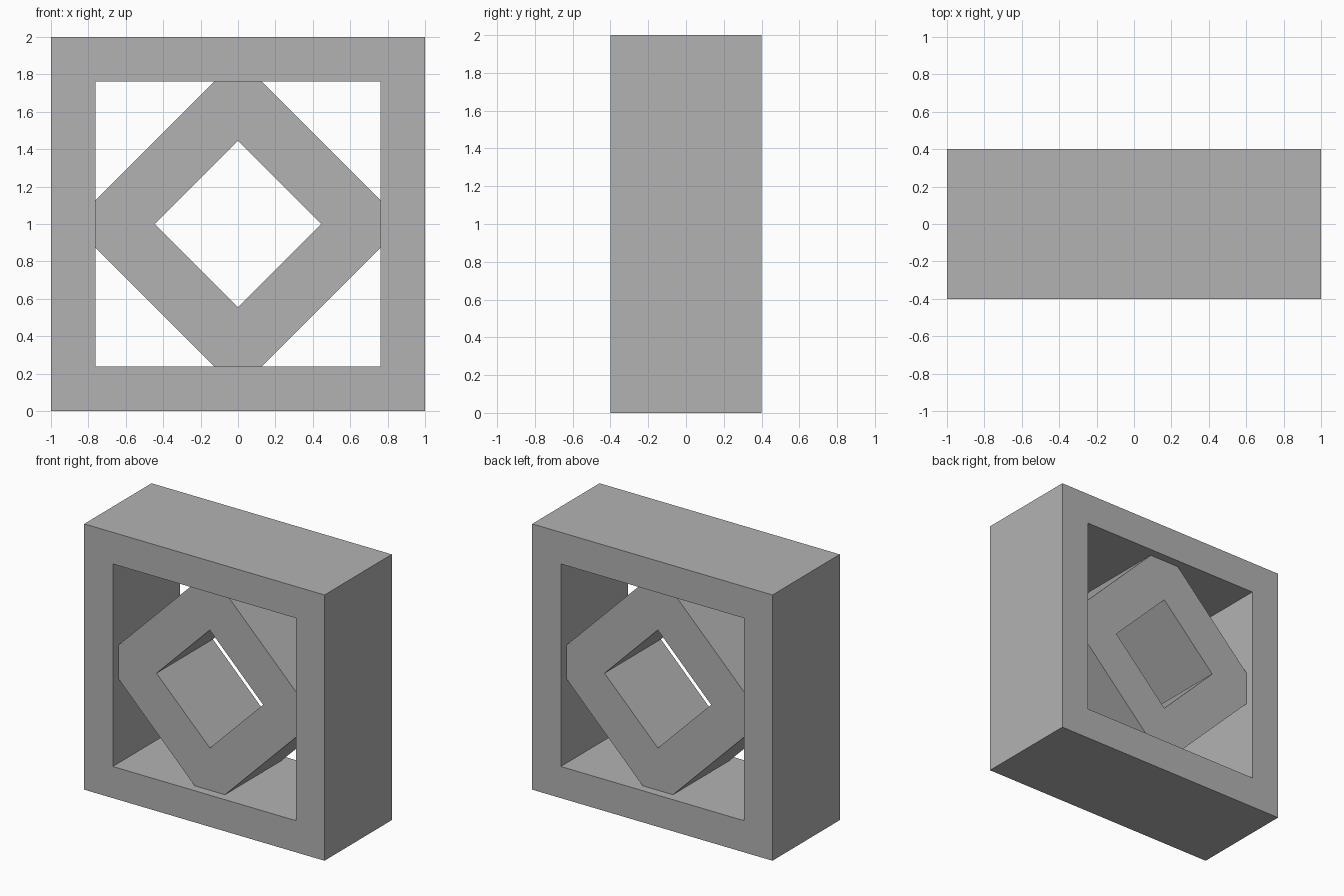
import bpy
import bmesh
import math
from mathutils import Matrix

if "Cube" in bpy.data.objects:
    bpy.data.objects.remove(bpy.data.objects["Cube"])

grey = bpy.data.materials.new("plain grey")
grey.diffuse_color = (0.45, 0.45, 0.45, 1.0)
grey.use_nodes = True
grey.node_tree.nodes["Principled BSDF"].inputs["Base Color"].default_value = grey.diffuse_color


def square_ring(name, outer, inner, depth, angle):
    """Square ring in the XZ plane, given half widths and half depth."""
    bm = bmesh.new()
    loops = []
    for y in (-depth, depth):
        for half in (outer, inner):
            loops.append([bm.verts.new((sx * half, y, sz * half))
                          for sx, sz in ((-1, -1), (1, -1), (1, 1), (-1, 1))])
    front_out, front_in, back_out, back_in = loops
    for a, b in ((front_out, front_in), (back_in, back_out),
                 (back_out, front_out), (front_in, back_in)):
        for i in range(4):
            j = (i + 1) % 4
            bm.faces.new((a[i], a[j], b[j], b[i]))
    bm.transform(Matrix.Translation((0, 0, 1)) @ Matrix.Rotation(angle, 4, 'Y'))
    bmesh.ops.recalc_face_normals(bm, faces=bm.faces)
    mesh = bpy.data.meshes.new(name)
    bm.to_mesh(mesh)
    bm.free()
    mesh.materials.append(grey)
    obj = bpy.data.objects.new(name, mesh)
    bpy.context.collection.objects.link(obj)


# Upright outer frame
square_ring("outer_frame", 1.0, 0.762, 0.4, 0)
# Inner frame turned on its corner, tips set into the outer frame
square_ring("diamond_frame", 0.628, 0.314, 0.335, math.radians(45))
